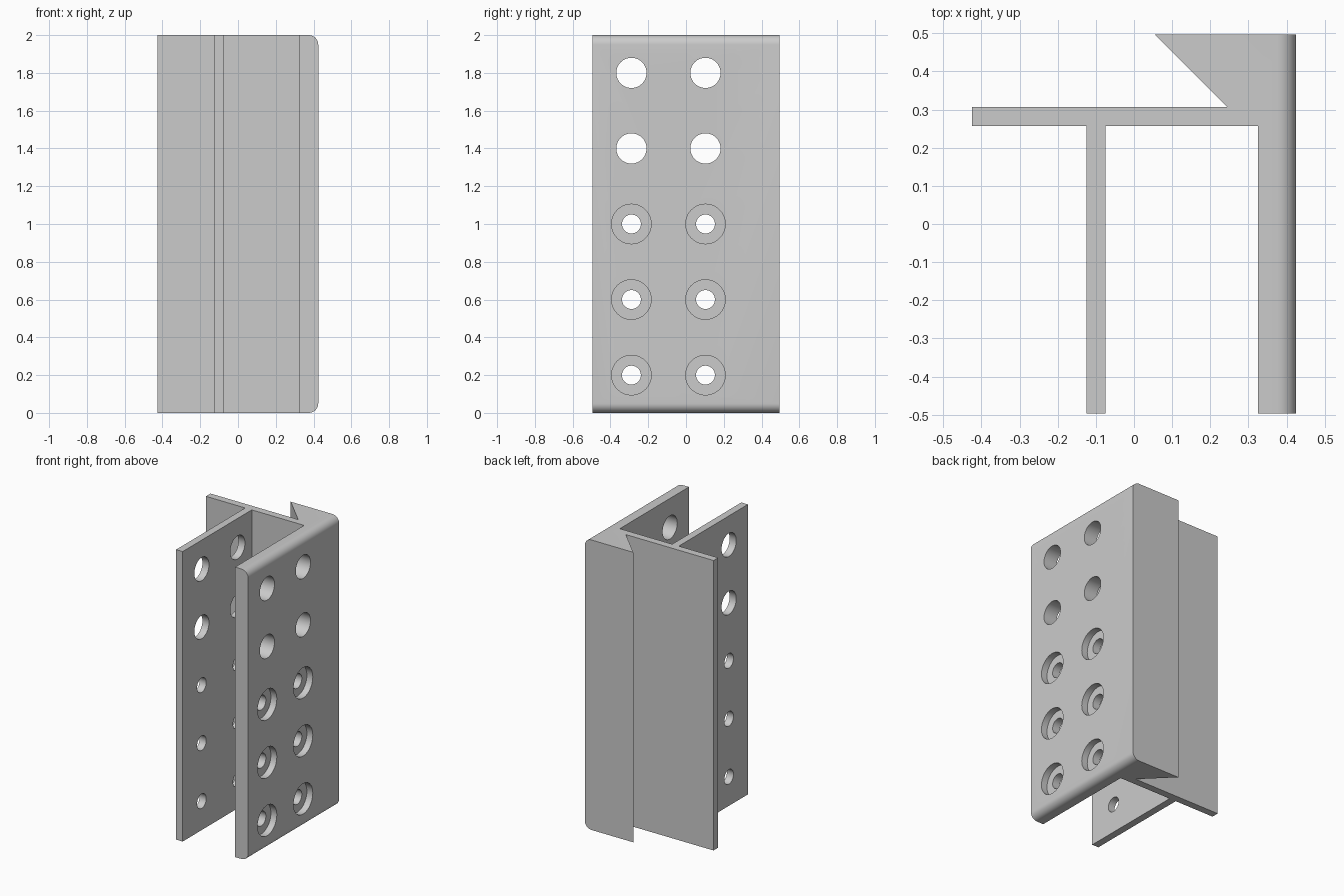
import bpy, bmesh, math

if "Cube" in bpy.data.objects:
    bpy.data.objects.remove(bpy.data.objects["Cube"])

LENGTH = 2.0
ROUND = 0.05

grey = bpy.data.materials.new("plain_grey")
grey.diffuse_color = (0.6, 0.6, 0.6, 1)
grey.use_nodes = True
grey.node_tree.nodes["Principled BSDF"].inputs["Base Color"].default_value = grey.diffuse_color


def make_object(name, bm):
    bmesh.ops.recalc_face_normals(bm, faces=bm.faces)
    mesh = bpy.data.meshes.new(name)
    bm.to_mesh(mesh)
    bm.free()
    mesh.materials.append(grey)
    obj = bpy.data.objects.new(name, mesh)
    bpy.context.collection.objects.link(obj)
    return obj


# Extruded bracket section: cross flange, thin web, thick plate, undercut wedge
section = [
    (-0.425, 0.257), (-0.125, 0.257), (-0.125, -0.496), (-0.075, -0.496),
    (-0.075, 0.257), (0.325, 0.257), (0.325, -0.496), (0.425, -0.496),
    (0.425, 0.496), (0.055, 0.496), (0.244, 0.307), (-0.425, 0.307),
]
bm = bmesh.new()
base = bm.faces.new([bm.verts.new((x, y, 0)) for x, y in section])
ext = bmesh.ops.extrude_face_region(bm, geom=[base])
top = [v for v in ext["geom"] if isinstance(v, bmesh.types.BMVert)]
bmesh.ops.translate(bm, verts=top, vec=(0, 0, LENGTH))

# Rounded top and bottom edges on the outer plate face
edges = [e for e in bm.edges
         if all(v.co.x > 0.42 for v in e.verts)
         and abs(e.verts[0].co.z - e.verts[1].co.z) < 1e-4]
bmesh.ops.bevel(bm, geom=edges, offset=ROUND, offset_type='OFFSET',
                segments=8, profile=0.5, affect='EDGES')
bracket = make_object("bracket", bm)


def add_drill(bm, y, z, steps, sides=40):
    """Stepped round cutter along x; steps are (x, radius) pairs."""
    rings = []
    for x, r in steps:
        rings.append([bm.verts.new((x, y + r * math.cos(2 * math.pi * i / sides),
                                    z + r * math.sin(2 * math.pi * i / sides)))
                      for i in range(sides)])
    for a, b in zip(rings, rings[1:]):
        for i in range(sides):
            j = (i + 1) % sides
            bm.faces.new((a[i], a[j], b[j], b[i]))
    bm.faces.new(rings[0])
    bm.faces.new(rings[-1])


# Holes through web and plate: large plain ones above, counterbored ones below
plain = [(-0.25, 0.08), (0.6, 0.08)]
counterbored = [(-0.25, 0.05), (0.38, 0.05), (0.38, 0.105), (0.6, 0.105)]
bm = bmesh.new()
for y in (-0.289, 0.103):
    for row in range(5):
        add_drill(bm, y, 0.2 + 0.4 * row, counterbored if row < 3 else plain)
drills = make_object("hole_cutters", bm)
drills.hide_render = True

cut = bracket.modifiers.new("holes", 'BOOLEAN')
cut.operation = 'DIFFERENCE'
cut.solver = 'EXACT'
cut.object = drills

bpy.context.view_layer.objects.active = bracket
bracket.select_set(True)
bpy.ops.object.modifier_apply(modifier=cut.name)
bpy.data.objects.remove(drills)
bpy.ops.object.shade_smooth_by_angle(angle=math.radians(30))
